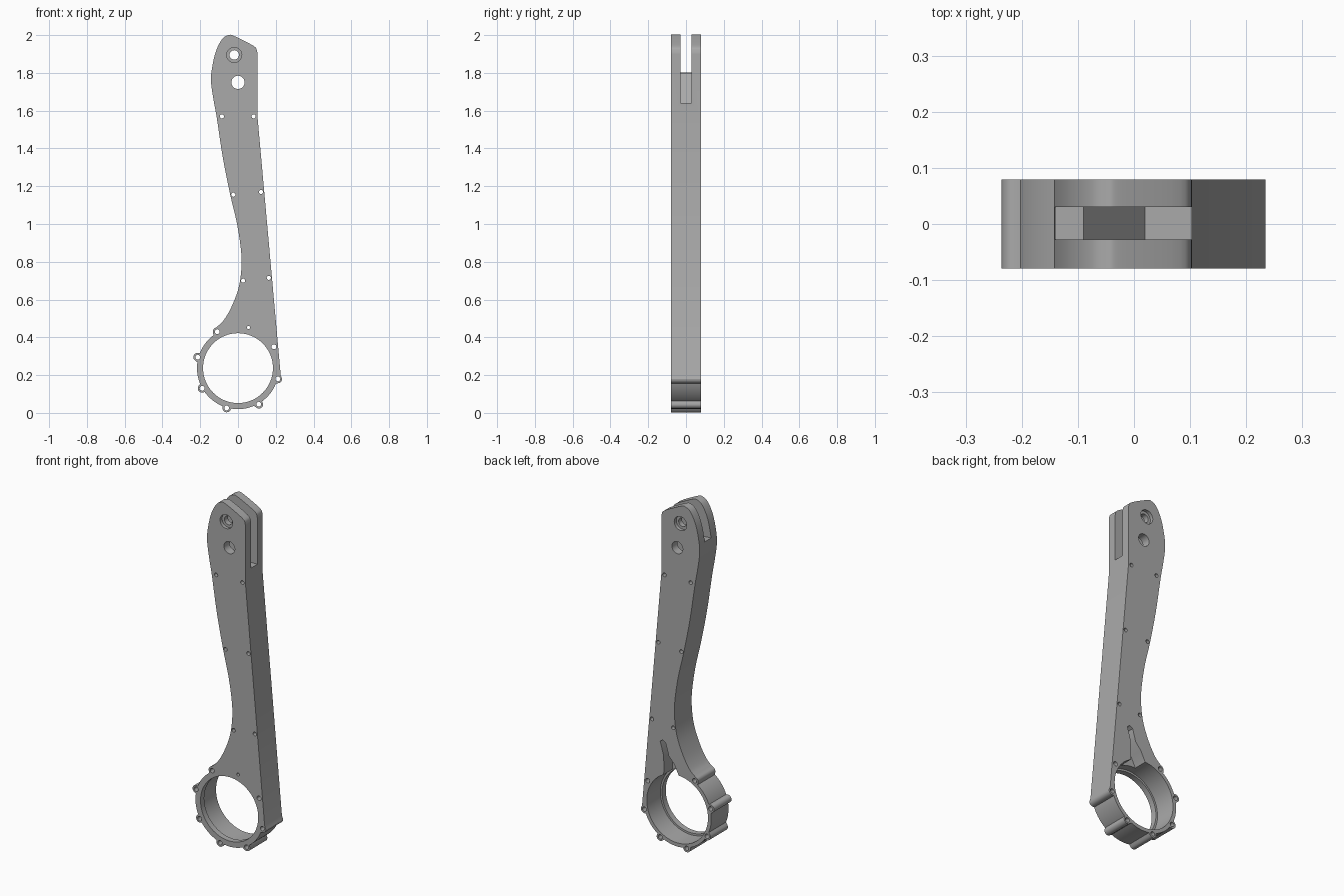
import bpy, bmesh, math
from mathutils import Vector

cube = bpy.data.objects.get("Cube")
if cube:
    bpy.data.objects.remove(cube)

HALF = 0.079                 # half thickness of the arm
RING = Vector((0, 0.237))    # ring centre in x, z
RING_R = 0.217
BOSS_R = 0.023
BOSSES = [(-0.11, 0.43), (-0.213, 0.295), (-0.19, 0.13), (-0.06, 0.026),
          (0.11, 0.046), (0.211, 0.18), (0.19, 0.35)]
SCREWS = [(-0.085, 1.57), (0.083, 1.57), (-0.025, 1.155), (0.122, 1.17),
          (0.027, 0.70), (0.163, 0.715)]

grey = bpy.data.materials.new("machined grey")
grey.use_nodes = True
colour = (0.4, 0.4, 0.4, 1)
grey.diffuse_color = colour
grey.node_tree.nodes["Principled BSDF"].inputs["Base Color"].default_value = colour


def prism(bm, points, y0, y1):
    """Extrude an x, z outline from y0 to y1."""
    face = bm.faces.new([bm.verts.new((x, y0, z)) for x, z in points])
    new = bmesh.ops.extrude_face_region(bm, geom=[face])["geom"]
    verts = [v for v in new if isinstance(v, bmesh.types.BMVert)]
    bmesh.ops.translate(bm, verts=verts, vec=(0, y1 - y0, 0))


def circle(x, z, r, n=24):
    return [(x + r * math.cos(math.tau * i / n), z + r * math.sin(math.tau * i / n))
            for i in range(n)]


def make(name, parts):
    bm = bmesh.new()
    for points, y0, y1 in parts:
        prism(bm, points, y0, y1)
    bmesh.ops.recalc_face_normals(bm, faces=bm.faces)
    mesh = bpy.data.meshes.new(name)
    bm.to_mesh(mesh)
    bm.free()
    mesh.materials.append(grey)
    obj = bpy.data.objects.new(name, mesh)
    bpy.context.collection.objects.link(obj)
    return obj


def cut(target, parts):
    """Subtract the given prisms, which must not overlap one another."""
    cutter = make("cutter", parts)
    cutter.hide_render = True
    mod = target.modifiers.new("cut", "BOOLEAN")
    mod.operation, mod.solver, mod.object = "DIFFERENCE", "EXACT", cutter
    bpy.context.view_layer.objects.active = target
    bpy.ops.object.modifier_apply(modifier=mod.name)
    bpy.data.objects.remove(cutter)


def spline(points, steps=5):
    """Smooth curve through the points."""
    p = [Vector(q) for q in points]
    p = [2 * p[0] - p[1]] + p + [2 * p[-1] - p[-2]]
    out = []
    for a, b, c, d in zip(p, p[1:], p[2:], p[3:]):
        for i in range(steps):
            t = i / steps
            out.append(0.5 * (2 * b + (c - a) * t + (2 * a - 5 * b + 4 * c - d) * t ** 2
                              + (3 * b - a - 3 * c + d) * t ** 3))
    return out + [p[-2]]


def ring_radius(angle):
    """Outer ring radius, swelling around each screw boss."""
    ray = Vector((math.cos(angle), math.sin(angle)))
    best = RING_R
    for b in BOSSES:
        rel = Vector(b) - RING
        along = rel.dot(ray)
        gap = BOSS_R ** 2 - (rel.length_squared - along ** 2)
        if along > 0 and gap > 0:
            best = max(best, along + math.sqrt(gap))
    return RING + ray * best


# Arm outline: rounded head, wavy left edge, ring, straight right edge
head = spline([(0.103, 1.88), (0.101, 1.915), (0.082, 1.943), (-0.02, 1.995),
               (-0.05, 2.0), (-0.083, 1.98), (-0.115, 1.92), (-0.135, 1.84),
               (-0.143, 1.76), (-0.13, 1.66), (-0.112, 1.56), (-0.08, 1.35),
               (-0.04, 1.15), (-0.005, 1.0), (0.017, 0.85), (0.017, 0.75),
               (0, 0.65), (-0.04, 0.55), (-0.08, 0.485), (-0.115, 0.453)])
start, end = math.radians(120), math.radians(346)
ring = [ring_radius(start + (end - start) * i / 170) for i in range(171)]
arm = make("arm", [(head + ring + [Vector((0.226, 0.2)), Vector((0.103, 1.57))],
                    -HALF, HALF)])

# Stepped ring bore: narrow front lip, wider behind
cut(arm, [(circle(*RING, 0.185, 64), -0.2, 0.2)])
cut(arm, [(circle(*RING, 0.196, 64), -0.045, 0.2)])

# Cable pocket on the back, opening into the bore
cut(arm, [([(0.11, 0.6), (0.095, 0.612), (0.075, 0.6), (0.055, 0.53), (0.02, 0.49),
            (-0.01, 0.43), (0.0, 0.38), (0.09, 0.38), (0.085, 0.46), (0.09, 0.53)],
           0.0, 0.2)])

# Fork slot through the head with a sloping floor
cut(arm, [([(0.3, 1.64), (0.02, 1.64), (-0.09, 1.8), (-0.3, 1.81),
            (-0.3, 2.2), (0.3, 2.2)], -0.028, 0.03)])

# Pivot holes, screw holes and cable hole
holes = [(circle(x, z, 0.013, 16), -0.2, 0.2) for x, z in BOSSES]
holes += [(circle(x, z, 0.011, 16), -0.2, 0.2) for x, z in SCREWS]
holes += [(circle(0.056, 0.452, 0.009, 16), -0.2, 0.2),
          (circle(0, 1.75, 0.035, 32), -0.2, 0.2),
          (circle(-0.02, 1.895, 0.025, 32), -0.2, 0.2)]
cut(arm, holes)

# Counterbores around the upper pivot on both cheeks
for side in (-1, 1):
    y0, y1 = sorted((side * 0.06, side * 0.2))
    cut(arm, [(circle(-0.02, 1.895, 0.04, 32), y0, y1)])

bpy.ops.object.select_all(action="DESELECT")
arm.select_set(True)
bpy.context.view_layer.objects.active = arm
bpy.ops.object.shade_smooth_by_angle(angle=math.radians(30))
